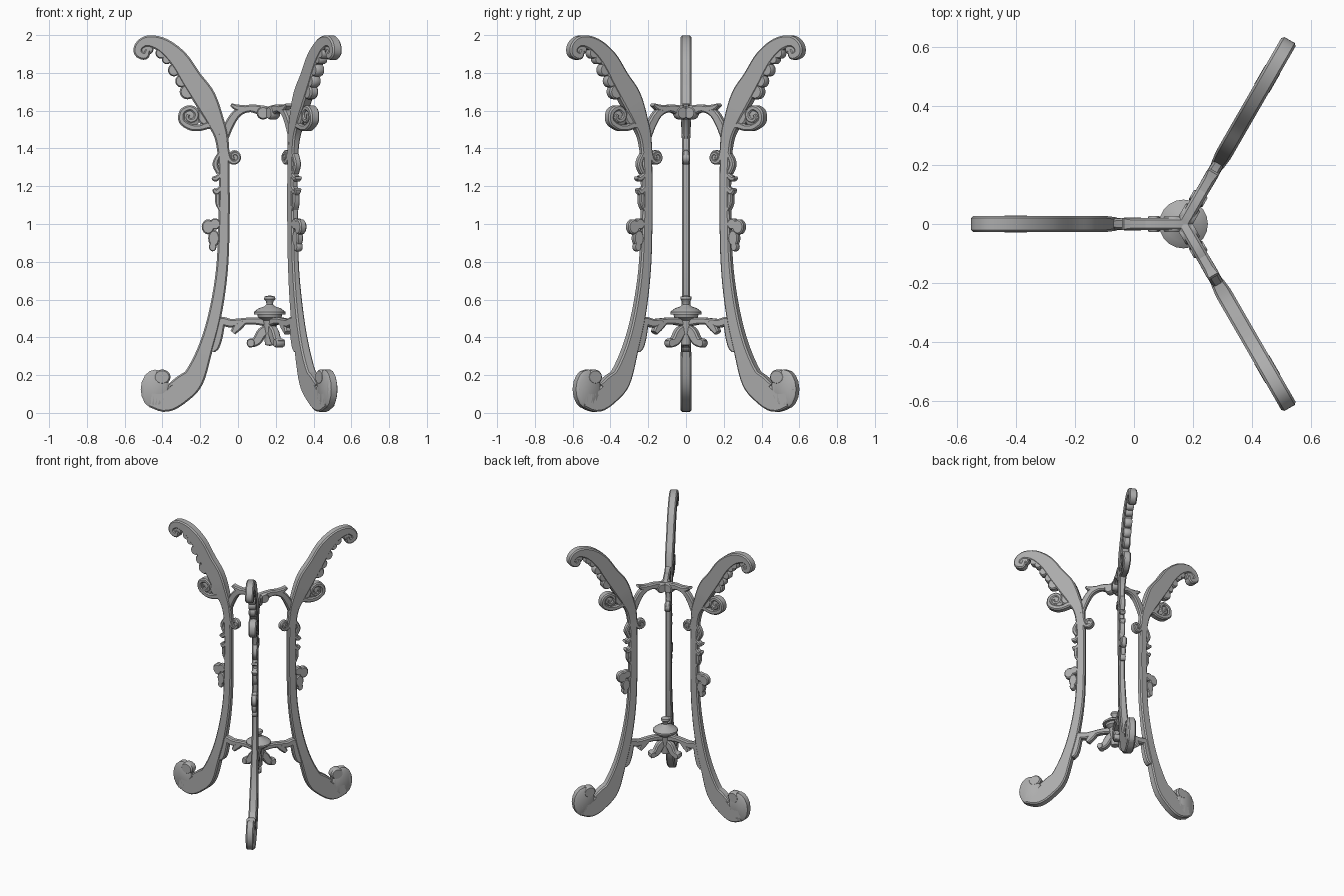
import bpy, bmesh, math
from mathutils import Vector, Matrix

cube = bpy.data.objects.get("Cube")
if cube:
    bpy.data.objects.remove(cube)

AXIS_X = 0.168
LEGS = {"right": 180, "back_left": 60, "front_left": -60}

iron = bpy.data.materials.new("grey_iron")
iron.use_nodes = True
GREY = (0.42, 0.42, 0.42, 1)
iron.diffuse_color = GREY
iron.node_tree.nodes["Principled BSDF"].inputs["Base Color"].default_value = GREY


def thickness(z):
    # Slim in the middle of the leg, heavier at foot and crown
    if z < 0.9:
        k = min(1, max(0, (0.75 - z) / 0.45))
    else:
        k = min(1, max(0, (z - 1.4) / 0.2))
    return 0.04 + 0.016 * k


def loft(bm, rings):
    # Skin a row of equal rings and cap both ends
    rows = [[bm.verts.new(p) for p in ring] for ring in rings]
    n = len(rows[0])
    for a, b in zip(rows, rows[1:]):
        for i in range(n):
            j = (i + 1) % n
            bm.faces.new((a[i], a[j], b[j], b[i]))
    bm.faces.new(rows[0][::-1])
    bm.faces.new(rows[-1])


def smooth_path(pts, steps=5):
    # Catmull-Rom through (radius, height, width) points
    v = [Vector(p) for p in pts]
    v = [2 * v[0] - v[1]] + v + [2 * v[-1] - v[-2]]
    out = []
    for a, b, c, d in zip(v, v[1:], v[2:], v[3:]):
        for s in range(steps):
            t = s / steps
            out.append(0.5 * (2 * b + (c - a) * t + (2 * a - 5 * b + 4 * c - d) * t * t
                              + (3 * b - a - 3 * c + d) * t ** 3))
    return out + [v[-2]]


def ribbon(bm, pts, scale=1.0):
    # Chamfered bar swept along a path in the leg's plane
    path = smooth_path(pts)
    rings = []
    for i, p in enumerate(path):
        d = path[min(i + 1, len(path) - 1)] - path[max(i - 1, 0)]
        n = Vector((-d.y, d.x)).normalized()
        w = max(p.z, 0.01) / 2
        h = thickness(p.y) * scale / 2
        c = min(0.008, w * 0.5)
        sec = [(w, h - c), (w - c, h), (c - w, h), (-w, h - c)]
        sec += [(-s, -t) for s, t in sec]
        rings.append([(p.x + n.x * s, t, p.y + n.y * s) for s, t in sec])
    loft(bm, rings)


def blob(bm, r, z, rx, rz, scale=1.0):
    # Flat oval boss with softened rims
    h = thickness(z) * scale / 2
    rings = []
    for k, t in ((0.82, -h), (1, -h * 0.65), (1, h * 0.65), (0.82, h)):
        rings.append([(r + rx * k * math.cos(a), t, z + rz * k * math.sin(a))
                      for a in (math.tau * i / 16 for i in range(16))])
    loft(bm, rings)


def spiral(r, z, size, start, sweep, width):
    # Path points of a curl that tightens toward its eye
    pts = []
    for i in range(9):
        t = i / 8
        a = math.radians(start + sweep * t)
        k = size * (1 - 0.75 * t)
        pts.append((r + k * math.cos(a), z + k * math.sin(a), width * (1 - 0.45 * t)))
    return pts


def finish(bm, name):
    bmesh.ops.recalc_face_normals(bm, faces=bm.faces)
    me = bpy.data.meshes.new(name)
    bm.to_mesh(me)
    bm.free()
    me.polygons.foreach_set("use_smooth", [True] * len(me.polygons))
    me.set_sharp_from_angle(angle=math.radians(35))
    me.materials.append(iron)
    return me


def place(me, name, angle=0):
    ob = bpy.data.objects.new(name, me)
    ob.matrix_world = Matrix.Translation((AXIS_X, 0, 0)) @ Matrix.Rotation(math.radians(angle), 4, "Z")
    bpy.context.collection.objects.link(ob)


def leg_part(name, ribbons=(), blobs=(), scale=1.0):
    bm = bmesh.new()
    for pts in ribbons:
        ribbon(bm, pts, scale)
    for b in blobs:
        blob(bm, *b)
    me = finish(bm, name)
    for side, angle in LEGS.items():
        place(me, side + "_" + name, angle)


# Long S-shaped leg from the sole to the curled tip
leg_part("leg", [[
    (.63, .07, .08), (.55, .06, .11), (.475, .11, .125), (.405, .18, .115), (.343, .333, .08),
    (.29, .52, .07), (.253, .757, .063), (.242, 1.02, .06), (.242, 1.285, .058),
    (.253, 1.445, .07), (.285, 1.54, .09), (.345, 1.667, .12), (.412, 1.765, .11),
    (.482, 1.872, .1), (.565, 1.945, .08), (.644, 1.968, .06), (.69, 1.943, .05),
    (.695, 1.905, .045), (.66, 1.89, .04), (.645, 1.92, .03)]])

# Rounded foot scroll with a raised lip
leg_part("foot_scroll",
         [[(.42, .2, .06), (.48, .175, .04), (.53, .145, .02)]],
         [(.607, .125, .076, .104), (.57, .19, .045, .04, 1.05)])

# Scalloped underside of the crown leaf
leg_part("crown_scallops", blobs=[
    (.575, 1.905, .03, .03, .9), (.545, 1.872, .026, .026, .9),
    (.507, 1.815, .032, .034, .9), (.468, 1.757, .032, .034, .9),
    (.435, 1.70, .042, .04, .9), (.65, 1.925, .035, .03, .8)])

# Large curl beneath the crown leaf
leg_part("crown_curl",
         [[(.25, 1.47, .03), (.31, 1.522, .04), (.37, 1.51, .035)]
          + spiral(.42, 1.572, .058, -90, 480, .036)],
         [(.42, 1.57, .055, .058, .7), (.34, 1.575, .045, .055, .8)])

# Small inward curl below the upper brace
leg_part("inner_curl",
         [[(.235, 1.45, .02), (.222, 1.36, .03)] + spiral(.186, 1.355, .03, -60, -400, .024)],
         [(.186, 1.355, .033, .036, .85)])

# Leaf buds on the outside of the leg
leg_part("leaf_buds",
         [[(.262, 1.38, .02), (.288, 1.32, .03), (.27, 1.27, .025)],
          [(.25, 1.27, .02), (.285, 1.24, .03), (.305, 1.245, .015)],
          [(.25, 1.2, .02), (.28, 1.17, .035), (.298, 1.185, .015)],
          [(.275, 1.16, .03), (.275, 1.11, .025), (.262, 1.07, .01)]],
         [(.326, .985, .034, .04), (.29, 1.0, .03, .03), (.296, .925, .03, .045, .9),
          (.302, .88, .02, .025, .9)])

# Upper brace arching to the centre
leg_part("upper_brace",
         [[(.25, 1.44, .05), (.212, 1.53, .05), (.168, 1.59, .045), (.105, 1.612, .04),
           (.04, 1.6, .055), (0, 1.592, .055)],
          [(.12, 1.61, .035), (.17, 1.615, .035), (.205, 1.632, .015)]],
         [(.035, 1.588, .035, .035)], .75)

# Lower brace with its hanging leaves
leg_part("lower_brace",
         [[(.29, .5, .02), (.245, .485, .045), (.2, .475, .045), (.105, .487, .036), (0, .48, .05)],
          [(.13, .485, .03), (.17, .455, .045), (.195, .425, .03)],
          [(.255, .48, .04), (.28, .4, .06), (.298, .35, .06), (.305, .325, .03)],
          [(.0, .45, .05), (.04, .425, .055), (.07, .38, .05), (.115, .365, .04)]],
         [(.1, .37, .022, .024)], .85)

# Turned hub with saucer and finial
profile = [(.001, .355), (.025, .36), (.03, .42), (.04, .49), (.062, .505), (.066, .52),
           (.083, .522), (.083, .535), (.06, .553), (.03, .563), (.017, .575), (.02, .59),
           (.03, .602), (.028, .616), (.001, .622)]
bm = bmesh.new()
loft(bm, [[(r * math.cos(a), r * math.sin(a), z) for a in (math.tau * i / 20 for i in range(20))]
          for r, z in profile])
place(finish(bm, "hub_finial"), "hub_finial")

# Small knot where the upper braces meet
bm = bmesh.new()
loft(bm, [[(r * math.cos(a), r * math.sin(a), z) for a in (math.tau * i / 12 for i in range(12))]
          for r, z in ((.015, 1.56), (.024, 1.57), (.024, 1.605), (.015, 1.62))])
place(finish(bm, "brace_knot"), "brace_knot")
